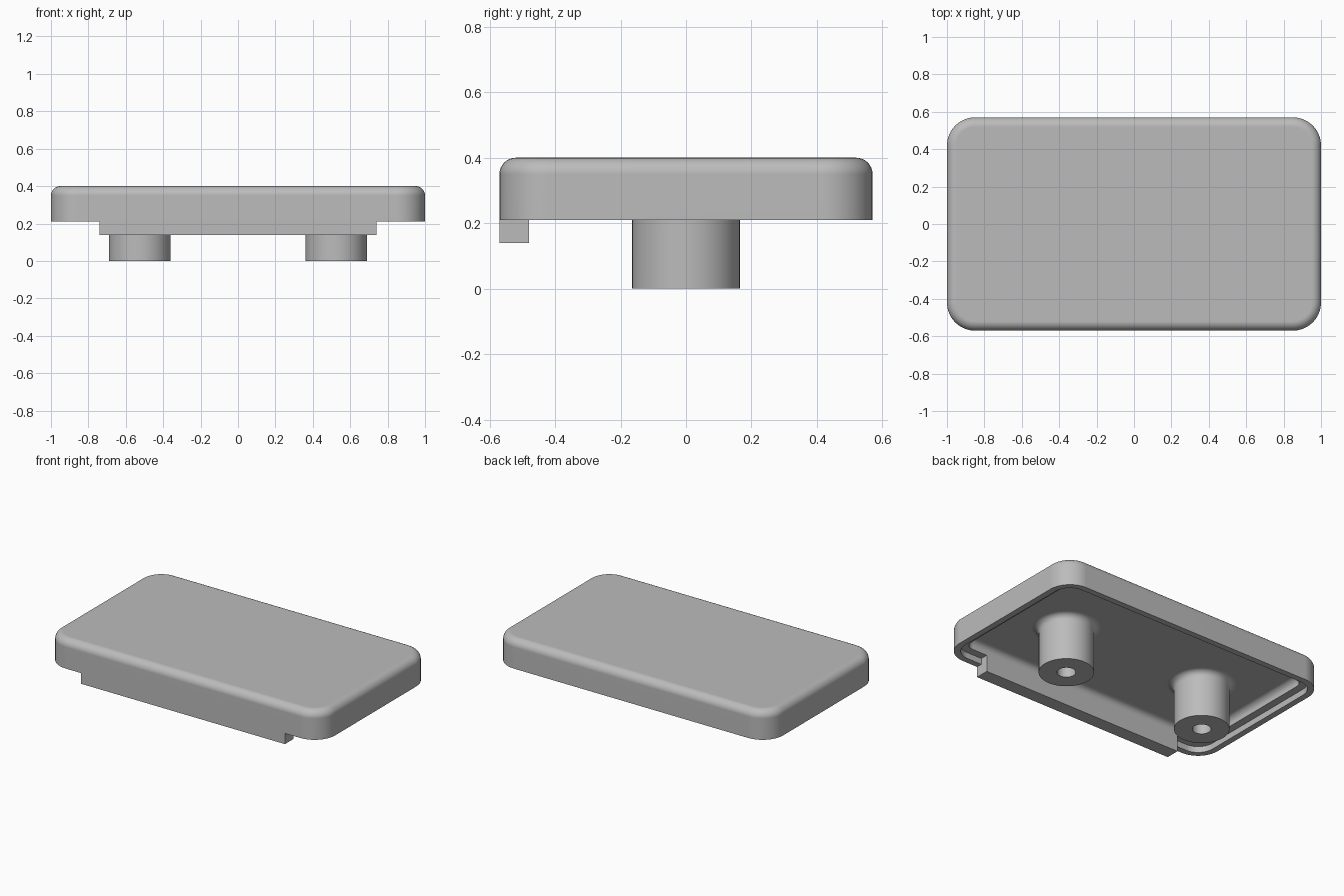
import bpy, bmesh
from math import sin, cos, pi, radians

cube = bpy.data.objects.get("Cube")
if cube:
    bpy.data.objects.remove(cube, do_unlink=True)

grey = bpy.data.materials.new("plain grey")
grey.use_nodes = True
colour = (0.5, 0.5, 0.5, 1)
grey.diffuse_color = colour
grey.node_tree.nodes["Principled BSDF"].inputs["Base Color"].default_value = colour

HALF_X, HALF_Y, CORNER = 1.0, 0.57, 0.15
TOP, RIM, LEDGE, CEILING = 0.4, 0.21, 0.25, 0.305
LIP, WALL = 0.04, 0.09


def finish(name, bm, smooth=True):
    bmesh.ops.recalc_face_normals(bm, faces=bm.faces)
    mesh = bpy.data.meshes.new(name)
    bm.to_mesh(mesh)
    bm.free()
    mesh.materials.append(grey)
    obj = bpy.data.objects.new(name, mesh)
    bpy.context.collection.objects.link(obj)
    if smooth:
        mesh.shade_smooth()
        mesh.set_sharp_from_angle(angle=radians(35))
        mod = obj.modifiers.new("flat normals", 'WEIGHTED_NORMAL')
        mod.keep_sharp = True
    return obj


def loft(name, rings):
    """Skin a list of matching point rings and cap both ends."""
    bm = bmesh.new()
    loops = [[bm.verts.new(p) for p in ring] for ring in rings]
    for a, b in zip(loops, loops[1:]):
        for i in range(len(a)):
            j = (i + 1) % len(a)
            bm.faces.new((a[i], a[j], b[j], b[i]))
    bm.faces.new(loops[0])
    bm.faces.new(loops[-1])
    return finish(name, bm)


def fillet(u, v, r, start, end, steps=8):
    """Arc of (offset, height) points about a centre, angles in degrees."""
    angles = [radians(start + (end - start) * i / steps) for i in range(steps + 1)]
    return [(u + r * cos(t), v + r * sin(t)) for t in angles]


def rounded_ring(inset, z, steps=10):
    r = CORNER - inset
    cx, cy = HALF_X - CORNER, HALF_Y - CORNER
    points = []
    for q, (sx, sy) in enumerate([(1, 1), (-1, 1), (-1, -1), (1, -1)]):
        for i in range(steps + 1):
            t = (q + i / steps) * pi / 2
            points.append((sx * cx + r * cos(t), sy * cy + r * sin(t), z))
    return points


def circle_ring(cx, r, z, sides=48):
    return [(cx + r * cos(2 * pi * i / sides), r * sin(2 * pi * i / sides), z)
            for i in range(sides)]


# Hollow lid: rounded top edge, stepped rim and filleted ceiling
R_TOP, R_IN = 0.05, 0.04
section = fillet(R_TOP, TOP - R_TOP, R_TOP, 90, 180)
section += [(0, RIM), (LIP, RIM), (LIP, LEDGE), (WALL, LEDGE)]
section += fillet(WALL + R_IN, CEILING - R_IN, R_IN, 180, 90)
loft("lid_shell", [rounded_ring(u, z) for u, z in section])

# Screw posts: flared root and a blind hole in the end
POST_R, HOLE_R, FLARE = 0.165, 0.056, 0.04
section = fillet(POST_R + FLARE, CEILING - FLARE, FLARE, 90, 180)
section += [(POST_R, 0), (HOLE_R, 0), (HOLE_R, 0.25)]
for side, x in (("left", 0.525), ("right", -0.525)):
    loft(side + "_post", [circle_ring(x, r, z) for r, z in section])

# Front tab: stepped bar that fills the rim groove and hangs below it
TAB_X, TAB_Z = 0.74, 0.14
outer, groove, inner = -HALF_Y, LIP - HALF_Y, WALL - HALF_Y
outline = [(outer, TAB_Z), (inner, TAB_Z), (inner, LEDGE),
           (groove, LEDGE), (groove, RIM), (outer, RIM)]
bm = bmesh.new()
face = bm.faces.new([bm.verts.new((-TAB_X, y, z)) for y, z in outline])
moved = bmesh.ops.extrude_face_region(bm, geom=[face], use_keep_orig=True)["geom"]
bmesh.ops.translate(bm, vec=(2 * TAB_X, 0, 0),
                    verts=[g for g in moved if isinstance(g, bmesh.types.BMVert)])
finish("front_tab", bm, smooth=False)
